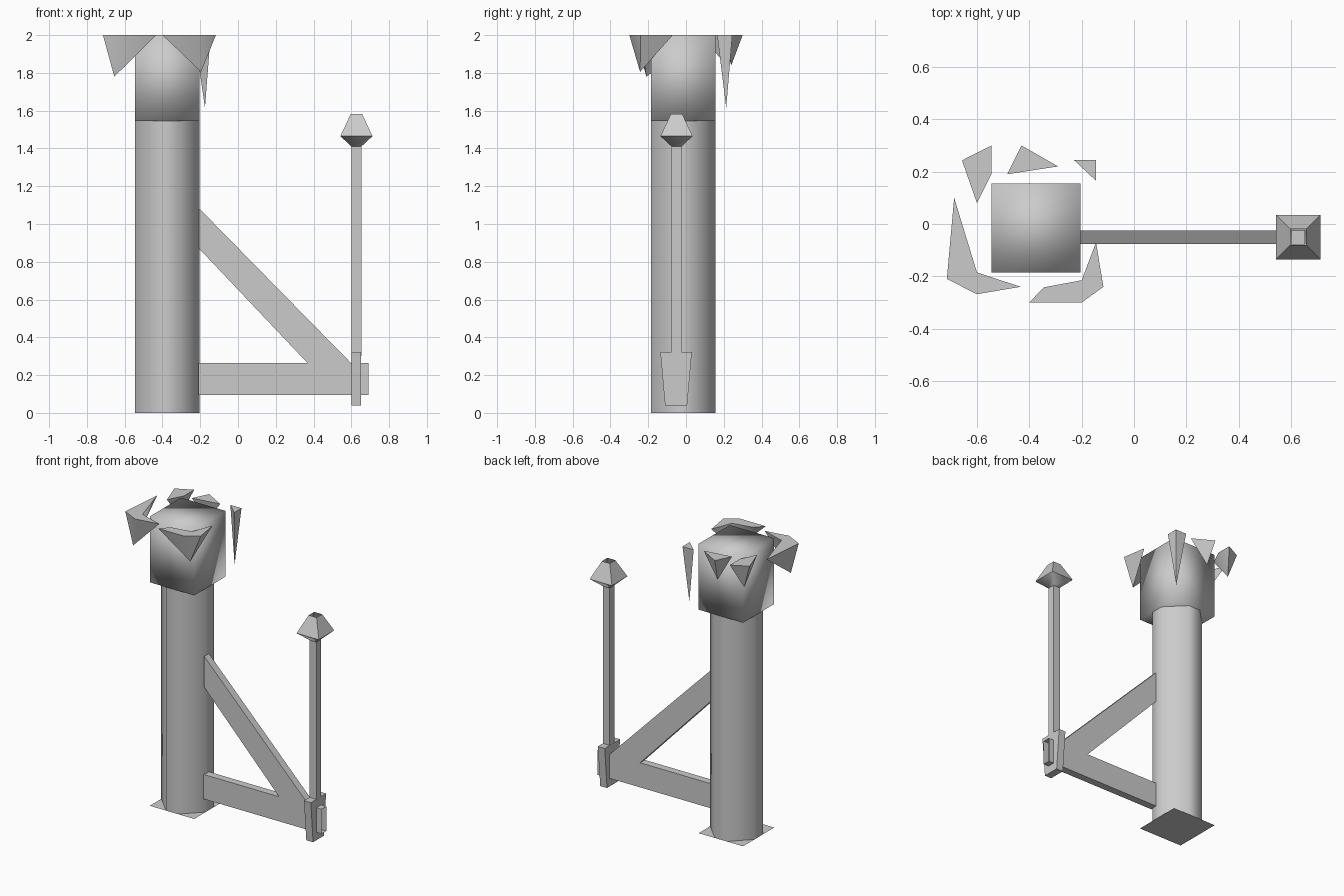
import bpy, bmesh, math

if "Cube" in bpy.data.objects:
    bpy.data.objects.remove(bpy.data.objects["Cube"])

PX, PY = -0.375, -0.015      # pillar axis
BX, BY = 0.627, -0.05        # post axis


def build(name, verts, faces, angle=50):
    me = bpy.data.meshes.new(name)
    me.from_pydata(verts, [], faces)
    bm = bmesh.new()
    bm.from_mesh(me)
    bmesh.ops.recalc_face_normals(bm, faces=bm.faces)
    bm.to_mesh(me)
    bm.free()
    ob = bpy.data.objects.new(name, me)
    bpy.context.collection.objects.link(ob)
    bpy.ops.object.select_all(action='DESELECT')
    ob.select_set(True)
    bpy.context.view_layer.objects.active = ob
    bpy.ops.object.shade_smooth_by_angle(angle=math.radians(angle))
    return ob


def loft(name, rings, cap_start=True, cap_end=True, angle=50):
    n = len(rings[0])
    verts = [v for r in rings for v in r]
    faces = [(k * n + i, k * n + (i + 1) % n, (k + 1) * n + (i + 1) % n, (k + 1) * n + i)
             for k in range(len(rings) - 1) for i in range(n)]
    if cap_start:
        faces.append(tuple(range(n)))
    if cap_end:
        faces.append(tuple(range(len(verts) - n, len(verts))))
    return build(name, verts, faces, angle)


def square(cx, cy, h, z):
    return [(cx + sx * h, cy + sy * h, z) for sx, sy in ((-1, -1), (1, -1), (1, 1), (-1, 1))]


def extrude_y(name, profile, y0, y1):
    return loft(name, [[(x, y, z) for x, z in profile] for y in (y0, y1)], angle=30)


def spike(name, outline, tip):
    n = len(outline)
    verts = [(x, y, 2.0) for x, y in outline] + [tip]
    faces = [tuple(range(n))] + [(i, (i + 1) % n, n) for i in range(n)]
    return build(name, verts, faces, 60)


# Pillar: square with broad cut corners
h, t = 0.17, 0.045
oct8 = [(h, -t), (h, t), (t, h), (-t, h), (-h, t), (-h, -t), (-t, -h), (t, -h)]
loft("pillar", [[(PX + x, PY + y, z) for x, y in oct8] for z in (0, 1.545)])

# Base plate and head block
build("base_plate", square(PX, PY, h, 0), [(0, 1, 2, 3)])
loft("head_block", [square(PX, PY, h, 1.545), square(PX, PY, h, 2.0)], angle=180)

# Arm: tube open at its outer end
loft("arm", [[(x, -0.076, 0.095), (x, -0.024, 0.095), (x, -0.024, 0.265), (x, -0.076, 0.265)]
             for x in (-0.21, 0.692)], cap_end=False, angle=30)

# Diagonal brace
extrude_y("brace", [(-0.206, 0.87), (0.37, 0.262), (0.6, 0.262), (-0.206, 1.083)], -0.076, -0.024)

# Tapered bracket around the arm end
loft("bracket", [[(x, -0.111, 0.04), (x, 0.006, 0.04), (x, 0.031, 0.323), (x, -0.136, 0.323)]
                 for x in (0.6, 0.652)], angle=30)

# Upright post with flared tip, open at the top
loft("post", [square(BX, BY, 0.026, z) for z in (0.3, 1.41)], False, False, 30)
loft("post_tip", [square(BX, BY, w, z) for w, z in ((0.026, 1.41), (0.085, 1.465), (0.03, 1.583))],
     False, False, 60)

# Spikes hanging around the head
spike("spike_front_left", [(-0.687, 0.1), (-0.715, -0.21), (-0.6, -0.268), (-0.433, -0.24),
                           (-0.6, -0.185)], (-0.655, -0.21, 1.78))
spike("spike_front_right", [(-0.4, -0.3), (-0.2, -0.3), (-0.117, -0.24), (-0.145, -0.07),
                            (-0.2, -0.215), (-0.345, -0.242)], (-0.195, -0.243, 1.805))
spike("spike_back_left", [(-0.657, 0.243), (-0.6, 0.08), (-0.545, 0.19), (-0.545, 0.3)],
      (-0.6, 0.22, 1.83))
spike("spike_back_middle", [(-0.43, 0.3), (-0.485, 0.19), (-0.29, 0.22)], (-0.41, 0.24, 1.84))
spike("spike_back_right", [(-0.23, 0.245), (-0.145, 0.165), (-0.145, 0.245)],
      (-0.175, 0.213, 1.615))
